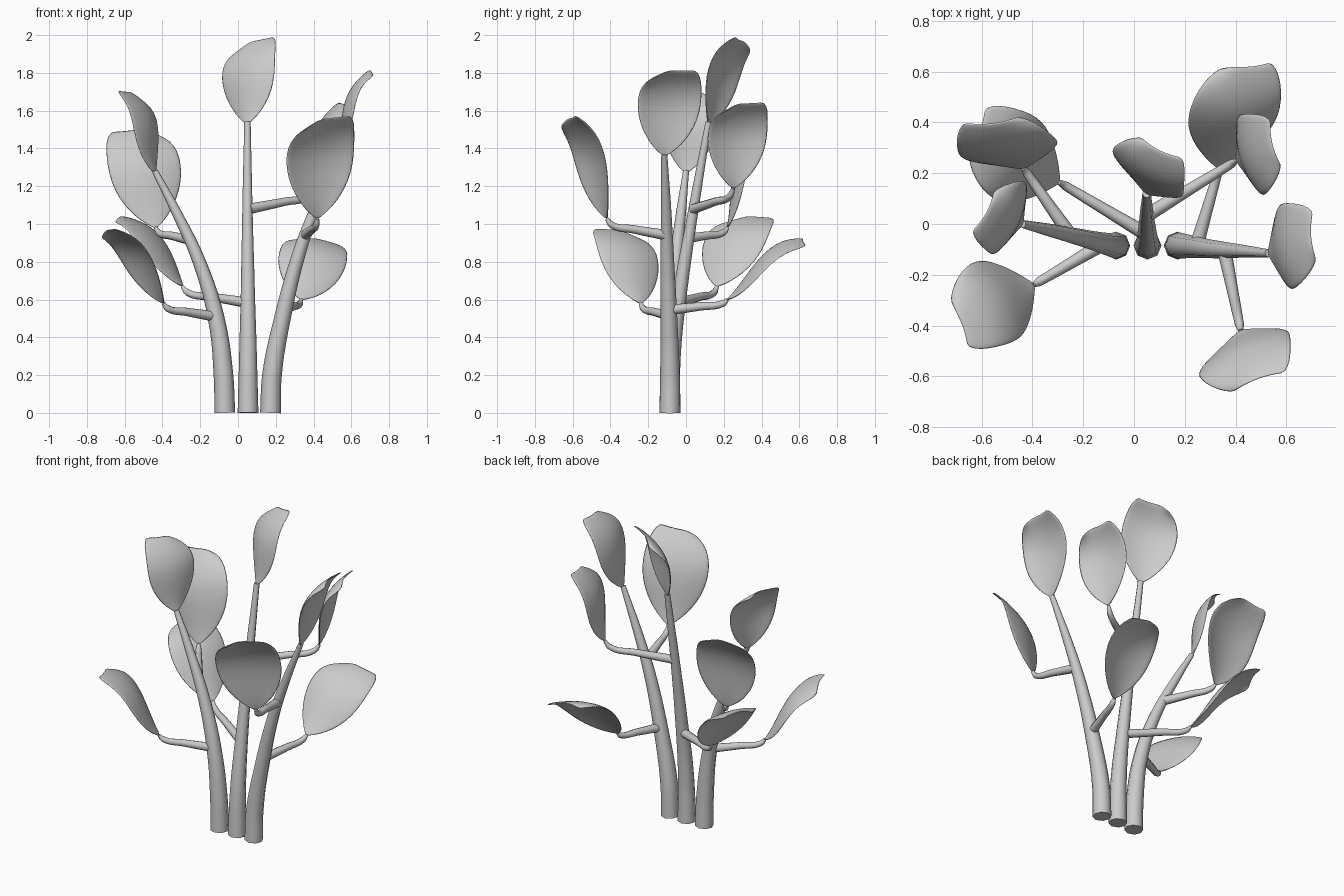
import bpy, math
from mathutils import Vector

if "Cube" in bpy.data.objects:
    bpy.data.objects.remove(bpy.data.objects["Cube"])

grey = bpy.data.materials.new("soft_grey")
grey.diffuse_color = (0.6, 0.6, 0.6, 1)
grey.use_nodes = True
grey.node_tree.nodes["Principled BSDF"].inputs["Base Color"].default_value = grey.diffuse_color


def finish(ob):
    ob.data.materials.clear()
    ob.data.materials.append(grey)
    bpy.ops.object.select_all(action='DESELECT')
    ob.select_set(True)
    bpy.context.view_layer.objects.active = ob


def tube(name, pts):
    """Tapered smooth tube through (x, y, z, radius) points."""
    cu = bpy.data.curves.new(name, 'CURVE')
    cu.dimensions = '3D'
    cu.bevel_depth = 1.0
    cu.bevel_resolution = 2
    cu.resolution_u = 5
    cu.use_fill_caps = True
    sp = cu.splines.new('BEZIER')
    sp.bezier_points.add(len(pts) - 1)
    for bp, (x, y, z, r) in zip(sp.bezier_points, pts):
        bp.co = (x, y, z)
        bp.radius = r
        bp.handle_left_type = bp.handle_right_type = 'AUTO'
    ob = bpy.data.objects.new(name, cu)
    bpy.context.collection.objects.link(ob)
    finish(ob)
    bpy.ops.object.convert(target='MESH')
    bpy.ops.object.shade_smooth_by_angle(angle=math.radians(50))


# half widths of the leaf from base to tip: rounded side, cornered side
T = [0, .04, .1, .2, .35, .5, .65, .8, .92, 1]
ROUND = [.008, .035, .07, .115, .16, .182, .187, .172, .135, .085]
CORNER = [.008, .035, .07, .115, .16, .182, .187, .178, .16, .125]
COLS = 8


def leaf(name, base, tip, across):
    """Cupped leaf drooping outward at the tip; its corner lies on the 'across' side."""
    base, tip = Vector(base), Vector(tip)
    v = tip - base
    length = v.length
    v.normalize()
    w = Vector(across)
    w = (w - v * w.dot(v)).normalized()
    n = v.cross(w)
    if n.z > 0:
        n = -n
    k = length / .53
    verts, faces = [], []
    for t, a, b in zip(T, ROUND, CORNER):
        for c in range(COLS + 1):
            u = 2 * c / COLS - 1
            x = u * (b if u > 0 else a) * k
            edge = 0.015 * max(u, 0) ** 2 - 0.03 * max(-u, 0) ** 2
            y = t * length + edge * t ** 4
            bow = -0.065 * math.sin(math.pi * t ** 1.5)
            cup = 0.035 * u * u * math.sin(math.pi * min(t, .8))
            verts.append(base + v * y + w * x + n * (bow + cup))
    s = COLS + 1
    for r in range(len(T) - 1):
        for c in range(COLS):
            i = r * s + c
            faces.append((i, i + 1, i + s + 1, i + s))
    me = bpy.data.meshes.new(name)
    me.from_pydata(verts, [], faces)
    ob = bpy.data.objects.new(name, me)
    bpy.context.collection.objects.link(ob)
    finish(ob)
    sol = ob.modifiers.new("thickness", 'SOLIDIFY')
    sol.thickness = 0.008
    sol.offset = 0
    sub = ob.modifiers.new("smooth", 'SUBSURF')
    sub.levels = sub.render_levels = 1
    bpy.ops.object.shade_smooth()


# three main stems
tube("left_stem", [(-.07, -.085, 0, .055), (-.077, -.085, .2, .052), (-.115, -.078, .5, .044),
                   (-.205, -.055, .8, .035), (-.33, -.025, 1.07, .026), (-.44, 0, 1.28, .016)])
tube("middle_stem", [(.053, -.085, 0, .055), (.053, -.075, .3, .047), (.052, -.03, .65, .037),
                     (.05, .04, 1.08, .027), (.05, .12, 1.54, .017)])
tube("right_stem", [(.172, -.085, 0, .055), (.18, -.085, .2, .052), (.235, -.09, .5, .044),
                    (.325, -.1, .85, .035), (.40, -.105, 1.06, .028), (.53, -.115, 1.37, .016)])


# side branches: start on a stem, end at a leaf base
def branch(name, a, b):
    a, b = Vector(a), Vector(b)
    d = b - a
    mid = a + d * .55 + Vector((0, 0, -d.z * .2))
    near = a + d * .92 + Vector((0, 0, -d.z * .3))
    tube(name, [(*a, .028), (*mid, .022), (*near, .018), (*b, .010)])


B = {
    "front_right": (.42, -.42, 1.03),
    "front_left": (-.395, -.24, .58),
    "back_left_upper": (-.435, .22, .98),
    "back_left_lower": (-.295, .165, .67),
    "back_right_lower": (.335, .22, .60),
    "back_right_upper": (.405, .25, 1.19),
}
START = {
    "front_right": (.355, -.10, .94),
    "front_left": (-.12, -.078, .51),
    "back_left_upper": (-.25, -.045, .915),
    "back_left_lower": (.04, -.035, .585),
    "back_right_lower": (.245, -.09, .545),
    "back_right_upper": (.06, .04, 1.08),
}
for key in B:
    branch(key + "_branch", START[key], B[key])

# leaves
leaf("middle_top_leaf", (.05, .12, 1.53), (.085, .30, 1.97), (.3, -.19, .03))
leaf("right_top_leaf", (.53, -.115, 1.36), (.70, -.065, 1.815), (-.05, .34, -.02))
leaf("left_top_leaf", (-.44, 0, 1.27), (-.575, .06, 1.70), (-.14, -.31, 0))
leaf("front_right_leaf", B["front_right"], (.465, -.62, 1.56), (.35, .17, 0))
leaf("front_left_leaf", B["front_left"], (-.69, -.37, .97), (.5, -.87, 0))
leaf("back_left_upper_leaf", B["back_left_upper"], (-.54, .40, 1.50), (-.39, -.06, -.03))
leaf("back_left_lower_leaf", B["back_left_lower"], (-.62, .34, 1.04), (.5, .87, -.1))
leaf("back_right_lower_leaf", B["back_right_lower"], (.425, .62, .92), (.4, .03, -.06))
leaf("back_right_upper_leaf", B["back_right_upper"], (.55, .30, 1.64), (-.12, .36, -.03))
